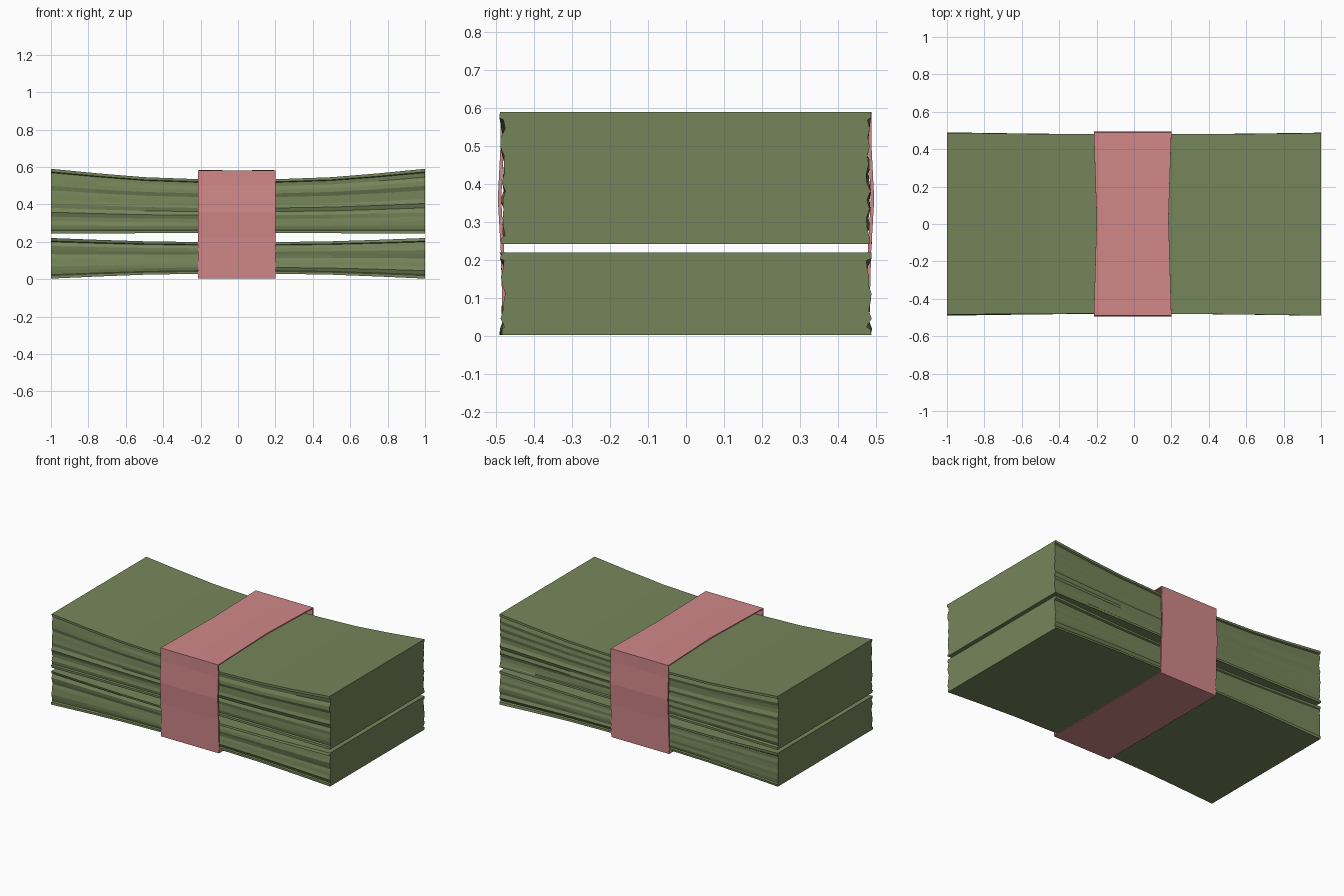
import bpy, bmesh, random

if "Cube" in bpy.data.objects:
    bpy.data.objects.remove(bpy.data.objects["Cube"])

random.seed(4)


def material(name, rgb):
    m = bpy.data.materials.new(name)
    m.diffuse_color = (*rgb, 1)
    m.use_nodes = True
    m.node_tree.nodes["Principled BSDF"].inputs["Base Color"].default_value = m.diffuse_color
    return m


green = material("paper green", (0.18, 0.235, 0.102))
pink = material("band pink", (0.64, 0.245, 0.25))


def finish(bm, name, mat):
    bmesh.ops.recalc_face_normals(bm, faces=bm.faces[:])
    me = bpy.data.meshes.new(name)
    bm.to_mesh(me)
    bm.free()
    me.materials.append(mat)
    ob = bpy.data.objects.new(name, me)
    bpy.context.collection.objects.link(ob)
    return ob


XS = [-1, -0.75, -0.5, -0.2, 0, 0.2, 0.5, 0.75, 1]


def squeeze(x):
    """0 at the ends, 1 at the pinched middle."""
    pts = [(0, 1), (0.2, 0.87), (0.5, 0.7), (0.75, 0.38), (1, 0)]
    for (a, fa), (b, fb) in zip(pts, pts[1:]):
        if abs(x) <= b:
            return fa + (fb - fa) * (abs(x) - a) / (b - a)
    return 0


def paper_stack(name, z0, z1, sink_bottom, sink_top, layers):
    """Closed loft along x, with uneven sheet edges on both long sides."""
    h = z1 - z0
    # level fractions: cover sheets, grooves beside them, then loose layers
    cover, groove = 0.016 / h, 0.021 / h
    inner = [groove + (1 - 2 * groove) * i / layers for i in range(layers + 1)]
    levels = [0, cover] + inner + [1 - cover, 1]
    bm = bmesh.new()

    def edge_offsets():
        offs = []
        for i in range(len(levels)):
            a = random.uniform(-0.008, 0.001)
            if i in (0, 1, len(levels) - 2, len(levels) - 1):
                a = 0.002
            elif i in (2, len(levels) - 3):
                a = -0.007
            offs.append((a, random.uniform(-0.004, 0.004)))
        return offs

    left, right = edge_offsets(), edge_offsets()
    rings = []
    for x in XS:
        s = squeeze(x)
        lo, hi = z0 + sink_bottom * s, z1 - sink_top * s
        half = 0.485 - 0.008 * s
        ring = [bm.verts.new((x, -half - a - b * x, lo + (hi - lo) * t))
                for t, (a, b) in zip(levels, left)]
        ring += [bm.verts.new((x, half + a + b * x, lo + (hi - lo) * t))
                 for t, (a, b) in reversed(list(zip(levels, right)))]
        rings.append(ring)
    n = len(rings[0])
    for r, q in zip(rings, rings[1:]):
        for i in range(n):
            j = (i + 1) % n
            bm.faces.new((r[i], r[j], q[j], q[i]))
    for r in (rings[0], rings[-1]):       # flat ends, strip by strip
        for i in range(n // 2 - 1):
            bm.faces.new((r[i], r[i + 1], r[n - 2 - i], r[n - 1 - i]))
    return finish(bm, name, green)


paper_stack("lower_bundle", 0.003, 0.22, 0.03, 0.025, 8)
paper_stack("upper_bundle", 0.243, 0.59, 0.004, 0.064, 13)

# Paper band: closed loop around both bundles, with a creased top
bm = bmesh.new()
side = [(0.475, 0.01), (0.478, 0.22), (0.486, 0.36), (0.479, 0.5), (0.482, 0.575)]
rings = []
for x, top_x, dip in ((-0.215, -0.2, 0), (0, 0, 0.006), (0.2, 0.185, 0)):
    loop = [(x, -y, z) for y, z in side]
    loop.append((top_x, 0.03, 0.575 - dip))
    loop += [(x, y, z) for y, z in reversed(side)]
    rings.append([bm.verts.new(p) for p in loop])
for r, q in zip(rings, rings[1:]):
    for i in range(len(r)):
        j = (i + 1) % len(r)
        bm.faces.new((r[i], r[j], q[j], q[i]))
band = finish(bm, "paper_band", pink)
mod = band.modifiers.new("thickness", 'SOLIDIFY')
mod.thickness = 0.009
mod.offset = 1
